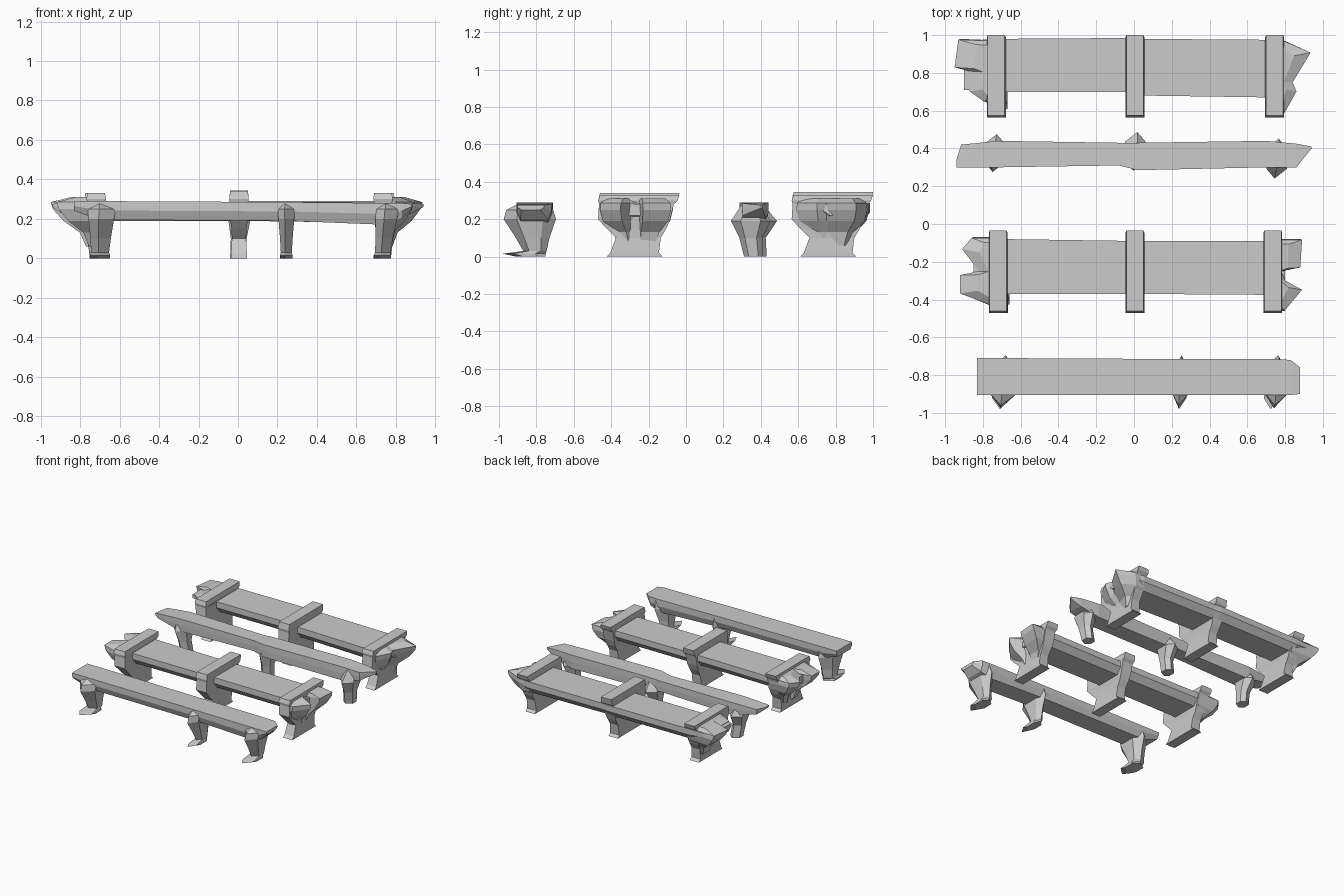
import bpy, bmesh


def loft(name, rings):
    """Skin a list of equal-length point rings and cap both ends."""
    bm = bmesh.new()
    rows = [[bm.verts.new(p) for p in r] for r in rings]
    n = len(rows[0])
    for a, b in zip(rows, rows[1:]):
        for i in range(n):
            j = (i + 1) % n
            bm.faces.new((a[i], a[j], b[j], b[i]))
    bm.faces.new(rows[0])
    bm.faces.new(rows[-1])
    bmesh.ops.recalc_face_normals(bm, faces=bm.faces[:])
    bmesh.ops.triangulate(bm, faces=[f for f in bm.faces if len(f.verts) > 4])
    mesh = bpy.data.meshes.new(name)
    bm.to_mesh(mesh)
    bm.free()
    obj = bpy.data.objects.new(name, mesh)
    bpy.context.collection.objects.link(obj)
    return obj


def slab(name, sections, inset=0.04):
    """Plank along x; each section is x, y0, y1, z0, z1."""
    loft(name, [[(x, y0 + inset, z0), (x, y1 - inset, z0),
                 (x, y1, (z0 + z1) / 2), (x, y1, z1),
                 (x, y0, z1), (x, y0, (z0 + z1) / 2)]
                for x, y0, y1, z0, z1 in sections])


def trestle(name, x, yc, w=0.045, top=0.33, lean=0.0):
    """Waisted support wrapping a wide plank, with a strap over the top."""
    profile = [(0.0, -0.17, 0.13, 0.9), (0.02, -0.15, 0.11, 0.9),
               (0.10, -0.12, 0.12, 0.8), (0.15, -0.17, 0.15, 0.85),
               (0.20, -0.215, 0.17, 1.0), (0.28, -0.21, 0.19, 1.0),
               (0.30, -0.215, 0.21, 1.1), (top, -0.205, 0.22, 1.0)]
    rings = []
    for z, a, b, k in profile:
        cx, s = x + lean * z / top, w * k
        rings.append([(cx - s, yc + a, z), (cx + s, yc + a, z),
                      (cx + s, yc + b, z), (cx - s, yc + b, z)])
    loft(name, rings)


def flare(name, outline, x, yc):
    """Jagged bracket: plan outline at the top, tapering down to the leg."""
    levels = [(0.06, 0.22, 0.5), (0.13, 0.35, 0.65), (0.19, 0.72, 0.92),
              (0.25, 0.95, 1.0), (0.285, 1.0, 0.98), (0.31, 0.55, 0.85)]
    loft(name, [[(x + (px - x) * kx, yc + (py - yc) * ky, z)
                 for px, py in outline] for z, kx, ky in levels])


def leg(name, x, w, yc, levels, lean=0.0, front=1.0, back=1.0):
    """Faceted hexagonal leg; levels are z, y0, y1, width factor."""
    rings = []
    for z, a, b, k in levels:
        a, b = a * front, b * back
        cx, s, q = x + lean * z / 0.28, w * k, (b - a) * 0.25
        rings.append([(cx - s, yc + a + q, z), (cx - s * .2, yc + a, z),
                      (cx + s, yc + a + q, z), (cx + s, yc + b - q, z),
                      (cx + s * .2, yc + b, z), (cx - s, yc + b - q, z)])
    loft(name, rings)


# Back wide table
slab("back_table_top", [(-0.9, 0.71, 0.97, 0.23, 0.28), (-0.72, 0.70, 0.98, 0.19, 0.285),
                        (0.0, 0.70, 0.985, 0.19, 0.285), (0.05, 0.68, 0.98, 0.19, 0.285),
                        (0.72, 0.67, 0.975, 0.18, 0.28), (0.84, 0.73, 0.95, 0.22, 0.275)])
flare("back_table_left_bracket",
      [(-0.68, 0.97), (-0.93, 0.98), (-0.95, 0.83), (-0.87, 0.81), (-0.87, 0.70),
       (-0.80, 0.65), (-0.68, 0.60)], -0.72, 0.78)
flare("back_table_right_bracket",
      [(0.70, 0.97), (0.80, 0.97), (0.935, 0.91), (0.84, 0.75), (0.86, 0.70),
       (0.80, 0.59), (0.70, 0.67)], 0.74, 0.78)
trestle("back_table_left_trestle", -0.71, 0.78, lean=-0.02)
trestle("back_table_middle_trestle", 0.005, 0.78, top=0.345)
trestle("back_table_right_trestle", 0.735, 0.78, lean=0.01)

# Front wide table
slab("front_table_top", [(-0.85, -0.36, -0.10, 0.22, 0.28), (-0.68, -0.37, -0.08, 0.19, 0.285),
                         (0.0, -0.37, -0.09, 0.19, 0.285), (0.7, -0.375, -0.09, 0.19, 0.285),
                         (0.80, -0.36, -0.10, 0.22, 0.28)])
flare("front_table_left_bracket",
      [(-0.67, -0.07), (-0.86, -0.07), (-0.91, -0.13), (-0.82, -0.25), (-0.92, -0.27),
       (-0.92, -0.37), (-0.69, -0.46)], -0.71, -0.26)
flare("front_table_right_bracket",
      [(0.69, -0.08), (0.89, -0.08), (0.88, -0.23), (0.78, -0.25), (0.80, -0.30),
       (0.89, -0.35), (0.80, -0.46), (0.69, -0.46)], 0.73, -0.26)
trestle("front_table_left_trestle", -0.70, -0.255, lean=-0.02)
trestle("front_table_middle_trestle", 0.005, -0.255, top=0.34)
trestle("front_table_right_trestle", 0.735, -0.255)

# Back narrow bench, with pointed ends
slab("back_bench_seat", [(-0.94, 0.30, 0.34, 0.26, 0.275), (-0.915, 0.30, 0.42, 0.24, 0.28),
                         (-0.72, 0.30, 0.44, 0.19, 0.29), (-0.08, 0.31, 0.43, 0.20, 0.285),
                         (0.02, 0.285, 0.43, 0.19, 0.29), (0.70, 0.30, 0.44, 0.18, 0.29),
                         (0.86, 0.30, 0.425, 0.22, 0.285), (0.94, 0.40, 0.41, 0.26, 0.275)],
     0.003)
back_levels = [(0.0, -0.05, 0.065, 0.8), (0.10, -0.075, 0.06, 0.8),
               (0.19, -0.12, 0.115, 1.1), (0.25, -0.08, 0.07, 1.0), (0.28, -0.06, 0.06, 0.8)]
for side, x, lean, front, back in (("left", -0.71, -0.04, 0.7, 1.0),
                                   ("middle", 0.0, 0.01, 0.65, 1.1),
                                   ("right", 0.735, 0.03, 1.0, 0.8)):
    leg(f"back_bench_{side}_leg", x, 0.05, 0.36, back_levels, lean, front, back)

# Front narrow bench
slab("front_bench_seat", [(-0.83, -0.905, -0.71, 0.24, 0.29), (-0.70, -0.905, -0.71, 0.195, 0.29),
                          (0.25, -0.905, -0.715, 0.19, 0.285), (0.75, -0.905, -0.715, 0.17, 0.28),
                          (0.83, -0.905, -0.72, 0.20, 0.28), (0.88, -0.90, -0.76, 0.25, 0.275)],
     0.02)
front_levels = [(0.0, -0.10, 0.06, 0.8), (0.015, -0.17, 0.06, 0.8), (0.03, -0.06, 0.065, 0.7),
                (0.10, -0.10, 0.08, 0.8), (0.20, -0.165, 0.115, 1.0), (0.25, -0.15, 0.10, 1.1),
                (0.28, -0.09, 0.09, 0.8)]
for side, x, w, lean in (("left", -0.70, 0.065, 0.01), ("middle", 0.245, 0.04, 0.0),
                         ("right", 0.73, 0.055, 0.03)):
    leg(f"front_bench_{side}_leg", x, w, -0.81, front_levels, lean)
